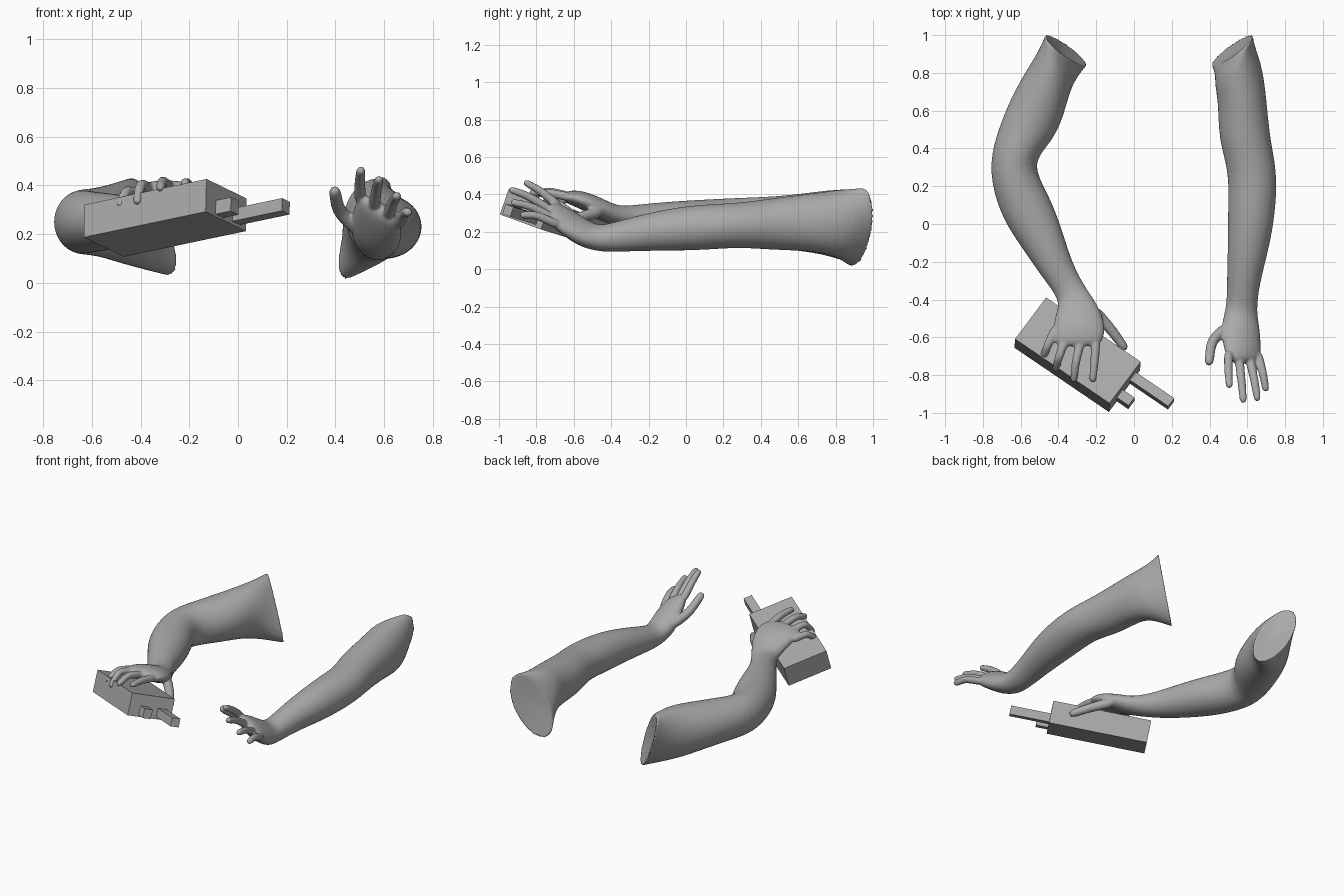
import bpy, bmesh, math
from mathutils import Vector

cube = bpy.data.objects.get("Cube")
if cube:
    bpy.data.objects.remove(cube, do_unlink=True)

grey = bpy.data.materials.new("plain grey")
grey.use_nodes = True
GREY = (0.4, 0.4, 0.4, 1)
grey.diffuse_color = GREY
grey.node_tree.nodes["Principled BSDF"].inputs["Base Color"].default_value = GREY


def finish(bm, name):
    """Turn a bmesh into a named grey object."""
    bmesh.ops.recalc_face_normals(bm, faces=bm.faces)
    mesh = bpy.data.meshes.new(name)
    bm.to_mesh(mesh)
    bm.free()
    mesh.materials.append(grey)
    obj = bpy.data.objects.new(name, mesh)
    bpy.context.collection.objects.link(obj)
    return obj


def loft(bm, sections, sides, cut_end=False):
    """Skin elliptical sections (centre, half width vector, half height or vector)."""
    crease = bm.edges.layers.float.get("crease_edge") or bm.edges.layers.float.new("crease_edge")
    centres = [Vector(s[0]) for s in sections]
    rings = []
    for i, (centre, across, height) in enumerate(sections):
        across = Vector(across)
        tangent = centres[min(i + 1, len(centres) - 1)] - centres[max(i - 1, 0)]
        if isinstance(height, tuple):
            up = Vector(height)
        else:
            up = tangent.cross(across).normalized() * height
        angles = [math.tau * k / sides for k in range(sides)]
        rings.append([bm.verts.new(centres[i] + across * math.cos(a) + up * math.sin(a))
                      for a in angles])
    for low, high in zip(rings, rings[1:]):
        for k in range(sides):
            n = (k + 1) % sides
            bm.faces.new((low[k], low[n], high[n], high[k]))
    bm.faces.new(rings[-1])
    first = bm.faces.new(rings[0])
    if cut_end:
        # Crisp rim with a shallow hollow in the cut face
        for edge in first.edges:
            edge[crease] = 1.0
        hollow = bmesh.ops.poke(bm, faces=[first])["verts"][0]
        hollow.co += (centres[1] - centres[0]) * 0.2


def finger(bm, root, middle, tip, radius):
    """Tapered, bent finger through three joints."""
    joints = [Vector(p) for p in (root, middle, tip)]
    joints.insert(1, joints[0].lerp(joints[1], 0.6))
    joints.insert(3, joints[2].lerp(joints[3], 0.6))
    sections = []
    for i, joint in enumerate(joints):
        along = joints[min(i + 1, 4)] - joints[max(i - 1, 0)]
        r = radius * (1.12 - 0.08 * i)
        sections.append((joint, Vector((0, 0, 1)).cross(along).normalized() * r, r))
    loft(bm, sections, 8)


def arm(name, sections, fingers, thumb):
    """Arm, palm and fingers fused into one smooth skin."""
    bm = bmesh.new()
    loft(bm, sections, 16, cut_end=True)
    for joints in fingers:
        finger(bm, *joints, 0.025)
    finger(bm, *thumb, 0.032)
    obj = finish(bm, name)
    obj.modifiers.new("round", "SUBSURF").levels = 2
    obj.modifiers["round"].render_levels = 2
    fuse = obj.modifiers.new("fuse", "REMESH")
    fuse.mode = "VOXEL"
    fuse.voxel_size = 0.008
    fuse.use_smooth_shade = True
    soften = obj.modifiers.new("soften", "SMOOTH")
    soften.factor = 0.5
    soften.iterations = 3


# Left arm: straight, with the hand bent upward
arm("left_arm", [
    ((.52, .92, .225), (.08, .08, 0), (.08, .03, .215)),
    ((.55, .81, .25), (.13, .06, 0), .18),
    ((.575, .65, .25), (.13, 0, 0), .155),
    ((.583, .45, .24), (.14, 0, 0), .14),
    ((.63, .28, .235), (.13, 0, 0), .12),
    ((.625, .1, .225), (.13, 0, 0), .125),
    ((.61, -.1, .21), (.115, 0, 0), .115),
    ((.58, -.3, .185), (.09, 0, 0), .09),
    ((.57, -.44, .16), (.08, 0, 0), .075),
    ((.56, -.53, .18), (.1, 0, -.04), .07),
    ((.57, -.62, .24), (.1, 0, -.06), .06),
    ((.58, -.7, .29), (.09, 0, -.06), .045),
    ((.585, -.735, .31), (.07, 0, -.05), .025),
], [
    ((.5, -.67, .33), (.5, -.78, .42), (.505, -.87, .47)),
    ((.555, -.7, .3), (.57, -.84, .39), (.58, -.95, .43)),
    ((.61, -.7, .27), (.64, -.84, .34), (.655, -.94, .36)),
    ((.65, -.67, .23), (.685, -.8, .29), (.7, -.89, .29)),
], ((.5, -.54, .21), (.41, -.62, .3), (.395, -.75, .39)))

# Right arm: bent at the elbow, with the hand over the device
arm("right_arm", [
    ((-.36, .92, .23), (.08, -.08, 0), (-.08, .03, .205)),
    ((-.45, .77, .25), (.115, -.06, 0), .18),
    ((-.515, .61, .25), (.14, -.06, 0), .155),
    ((-.585, .45, .25), (.15, -.02, 0), .14),
    ((-.66, .3, .25), (.115, .02, 0), .135),
    ((-.58, .1, .25), (.13, .06, 0), .125),
    ((-.49, -.07, .255), (.11, .05, 0), .11),
    ((-.41, -.24, .265), (.08, .04, 0), .085),
    ((-.325, -.37, .28), (.07, .03, 0), .055),
    ((-.295, -.45, .32), (.115, .01, 0), .055),
    ((-.29, -.55, .37), (.145, 0, 0), .05),
    ((-.295, -.62, .385), (.13, 0, 0), .04),
    ((-.3, -.65, .385), (.11, 0, 0), .025),
], [
    ((-.41, -.54, .36), (-.46, -.65, .38), (-.485, -.72, .31)),
    ((-.36, -.6, .38), (-.4, -.71, .41), (-.415, -.78, .32)),
    ((-.28, -.61, .385), (-.31, -.74, .42), (-.32, -.84, .385)),
    ((-.2, -.6, .38), (-.21, -.74, .41), (-.22, -.84, .41)),
], ((-.22, -.45, .31), (-.12, -.56, .28), (-.04, -.67, .25)))

# Tilted axes of the held device
CORNER = Vector((-.633, -.655, .187))
LENGTH = Vector((.5, -.34, .105)).normalized()
DEPTH = Vector((.165, .22, -.08)).normalized()
HEIGHT = LENGTH.cross(DEPTH)


def block(name, along, deep, high):
    """Box given by its ranges along the device axes."""
    bm = bmesh.new()
    for v in bmesh.ops.create_cube(bm, size=1)["verts"]:
        l, d, h = (r[0] if c < 0 else r[1] for c, r in zip(v.co, (along, deep, high)))
        v.co = CORNER + LENGTH * l + DEPTH * d + HEIGHT * h
    finish(bm, name)


block("device_body", (0, .614), (0, .286), (0, .142))
block("long_prong", (.61, .863), (.19, .245), (.015, .07))
block("short_prong", (.61, .69), (.07, .125), (.01, .07))
